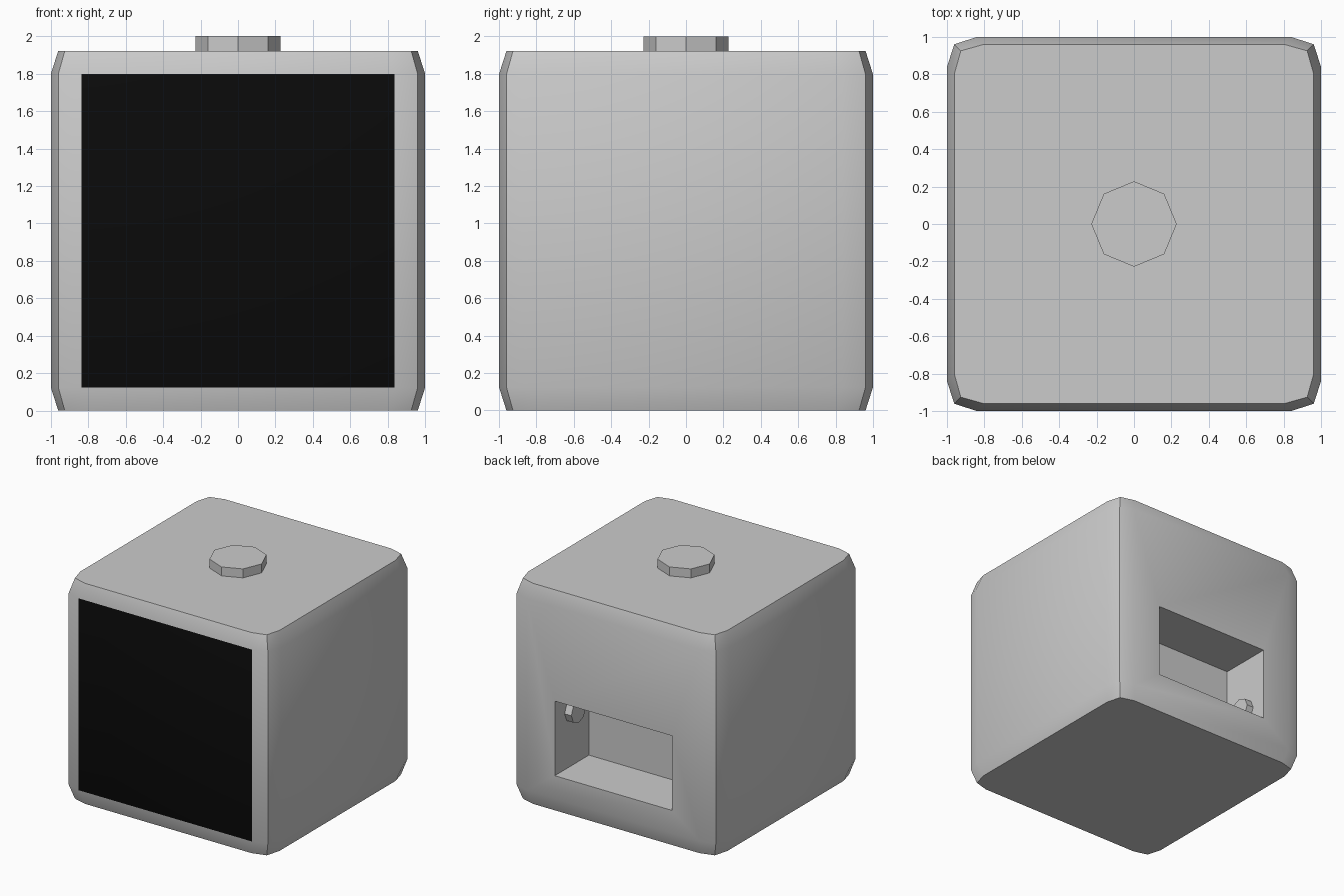
import bpy, bmesh, math
from mathutils import Vector

if "Cube" in bpy.data.objects:
    bpy.data.objects.remove(bpy.data.objects["Cube"])

SLOT_X, SLOT_Z0, SLOT_Z1, SLOT_DEPTH = 0.565, 0.324, 0.974, 0.47


def ring(bm, z, outer, corner, flat):
    """Rounded square cross-section with three points per corner."""
    verts = []
    for k in range(4):
        c, s = round(math.cos(k * math.pi / 2)), round(math.sin(k * math.pi / 2))
        for x, y in ((outer, flat), (corner, corner), (flat, outer)):
            verts.append(bm.verts.new((c * x - s * y, s * x + c * y, z)))
    return verts


def octagon(name, radius, depth, location, rotation=(0, 0, 0)):
    bpy.ops.mesh.primitive_cylinder_add(vertices=8, radius=radius, depth=depth,
                                        location=location, rotation=rotation)
    bpy.context.object.name = name


# Body shell: four stacked rings
bm = bmesh.new()
rim, wall = (0.96, 0.925, 0.80), (1.0, 0.96, 0.836)
rings = [ring(bm, 0, *rim), ring(bm, 0.125, *wall),
         ring(bm, 1.797, *wall), ring(bm, 1.922, *rim)]
for low, high in zip(rings, rings[1:]):
    for i in range(12):
        j = (i + 1) % 12
        bm.faces.new((low[i], low[j], high[j], high[i]))
bm.faces.new(rings[0][::-1])
bm.faces.new(rings[-1])
bm.normal_update()

# Black screen on the flat front face, battery slot in the flat back face
front = min(bm.faces, key=lambda f: f.calc_center_median().y)
back = max(bm.faces, key=lambda f: f.calc_center_median().y)
front.material_index = 1
bmesh.ops.inset_individual(bm, faces=[back], thickness=0.2)
for v in back.verts:
    v.co.x = math.copysign(SLOT_X, v.co.x)
    v.co.z = SLOT_Z1 if v.co.z > 0.96 else SLOT_Z0
floor = bmesh.ops.extrude_discrete_faces(bm, faces=[back])["faces"][0]
bmesh.ops.translate(bm, verts=floor.verts, vec=Vector((0, -SLOT_DEPTH, 0)))
bm.normal_update()

mesh = bpy.data.meshes.new("body")
bm.to_mesh(mesh)
bm.free()
body = bpy.data.objects.new("body", mesh)
bpy.context.collection.objects.link(body)
for name, colour in (("casing_grey", None), ("screen_black", (0.003, 0.003, 0.003, 1))):
    mat = bpy.data.materials.new(name)
    if colour:
        mat.diffuse_color = colour
    mesh.materials.append(mat)
bpy.context.view_layer.objects.active = body
body.select_set(True)
bpy.ops.object.shade_smooth_by_angle(angle=math.radians(30))

# Top button
octagon("top_button", 0.228, 0.10, (0, 0, 1.95))

# Battery contacts on opposite slot walls, at opposite heights
for side, name in ((1, "upper_contact"), (-1, "lower_contact")):
    octagon(name, 0.10, 0.085, (side * (SLOT_X - 0.0225), 0.765, 0.649 + side * 0.163),
            (0, math.pi / 2, 0))

for m in bpy.data.materials:
    if m.users and not m.is_grease_pencil:
        m.use_nodes = True
        m.node_tree.nodes["Principled BSDF"].inputs["Base Color"].default_value = m.diffuse_color
